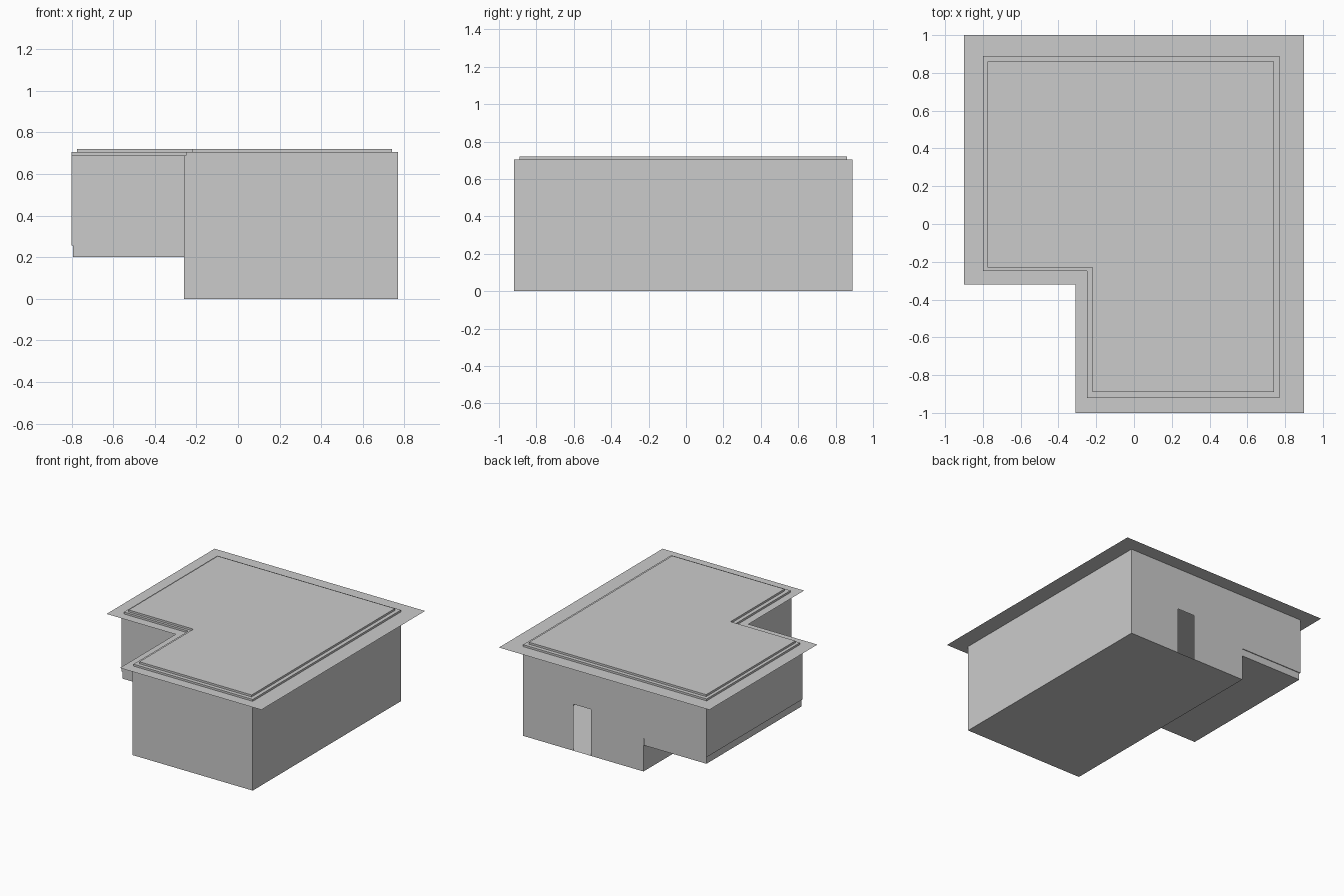
import bpy, bmesh

if "Cube" in bpy.data.objects:
    bpy.data.objects.remove(bpy.data.objects["Cube"])

def sheet(name, faces):
    """Object made of flat polygons, with shared corners merged."""
    bm = bmesh.new()
    for pts in faces:
        bm.faces.new([bm.verts.new(p) for p in pts])
    bmesh.ops.remove_doubles(bm, verts=bm.verts, dist=0.0005)
    me = bpy.data.meshes.new(name)
    bm.to_mesh(me)
    bm.free()
    ob = bpy.data.objects.new(name, me)
    bpy.context.collection.objects.link(ob)
    return ob

def walls(path, z0, z1):
    """Vertical panels along a counter-clockwise path."""
    return [[(*a, z0), (*b, z0), (*b, z1), (*a, z1)] for a, b in zip(path, path[1:])]

def flat(path, z, down=False):
    pts = [(*p, z) for p in path]
    return pts[::-1] if down else pts

def ell(x0, x1, y0, y1, nx, ny):
    """L-shaped outline with the front left corner cut out."""
    return [(x0, ny), (nx, ny), (nx, y0), (x1, y0), (x1, y1), (x0, y1)]

EAVE, SILL, WING = 0.69, 0.255, 0.20
L, N, R = -0.80, -0.26, 0.77          # wing side, inner corner, right side
F, WF, B = -0.92, -0.28, 0.89         # front, wing front, back
D0, D1, DH = 0.19, 0.34, 0.36         # doorway

# main room: hollow shell with a doorway in the back wall
main = walls([(N, WF), (N, F), (R, F), (R, B), (D1, B)], 0, EAVE)
main += walls([(D1, B), (D0, B)], DH, EAVE)
main += walls([(D0, B), (N, B)], 0, EAVE)
main += walls([(N, B), (N, WF)], 0, WING)
main.append(flat([(N, F), (R, F), (R, B), (N, B)], 0, True))
sheet("main_walls", main)

# raised side wing, open to the main room, on a slightly inset base band
outer = [(N, B), (L, B), (L, WF), (N, WF)]
i = 0.006
inner = [(N, B - i), (L + i, B - i), (L + i, WF + i), (N, WF + i)]
sheet("wing_walls", walls(outer, SILL, EAVE))
band = walls(inner, WING, SILL) + [flat(inner, WING, True)]
for k in range(3):
    band.append(flat([outer[k], outer[k + 1], inner[k + 1], inner[k]], SILL, True))
sheet("wing_base", band)

# thin overhanging roof sheet
sheet("roof_eave", [flat(ell(-0.90, 0.90, -1, 1, -0.31, -0.32), EAVE)])

# two stepped layers on the roof
for name, o, z0, z1 in (
        ("roof_lower_step", ell(L, R, F, B, -0.25, -0.25), EAVE, 0.705),
        ("roof_upper_step", ell(-0.775, 0.74, -0.89, 0.86, -0.22, -0.23), 0.705, 0.72)):
    sheet(name, walls(o + o[:1], z0, z1) + [flat(o, z1)])
